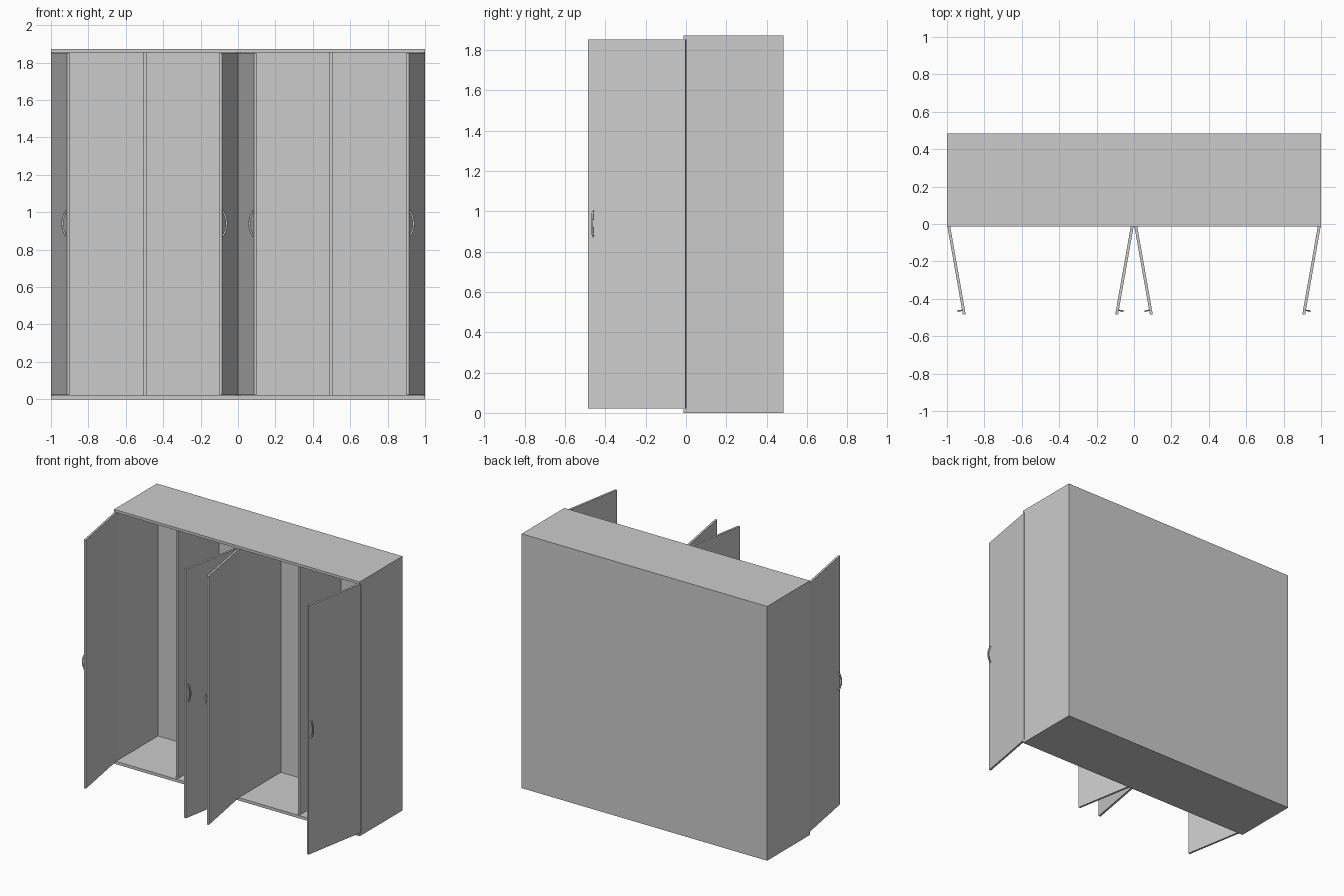
import bpy, bmesh, math
from mathutils import Matrix

if "Cube" in bpy.data.objects:
    bpy.data.objects.remove(bpy.data.objects["Cube"])

H, D, T = 1.872, 0.484, 0.015      # height, half depth, board thickness
Z0, Z1 = 0.021, 1.853              # inner bottom and top


def make_object(name, bm):
    bmesh.ops.recalc_face_normals(bm, faces=bm.faces)
    mesh = bpy.data.meshes.new(name)
    bm.to_mesh(mesh)
    bm.free()
    ob = bpy.data.objects.new(name, mesh)
    bpy.context.collection.objects.link(ob)
    return ob


def box_bm(x0, x1, y0, y1, z0, z1):
    bm = bmesh.new()
    m = Matrix.Translation(((x0 + x1) / 2, (y0 + y1) / 2, (z0 + z1) / 2))
    m = m @ Matrix.Diagonal((x1 - x0, y1 - y0, z1 - z0, 1))
    bmesh.ops.create_cube(bm, size=1, matrix=m)
    return bm


def box(name, *dims):
    return make_object(name, box_bm(*dims))


def handle_bm(x, face_y, zc):
    # bowed grip: crescent between two arcs, extruded across its width
    bm = bmesh.new()
    n, rings = 12, []
    for i in range(n + 1):
        t = -1 + 2 * i / n
        s = 1 - t * t
        outer = (face_y - 0.004 - 0.021 * s, zc + 0.070 * t)
        inner = (face_y + 0.002 - 0.018 * s, zc + 0.062 * t)
        rings.append([bm.verts.new((x + dx, y, z)) for dx, (y, z) in
                      ((-.004, outer), (.004, outer), (.004, inner), (-.004, inner))])
    for a, b in zip(rings, rings[1:]):
        for k in range(4):
            j = (k + 1) % 4
            bm.faces.new((a[k], a[j], b[j], b[k]))
    bm.faces.new(rings[0])
    bm.faces.new(rings[-1])
    return bm


# Carcass
box("bottom_panel", -1, 1, -0.013, D, 0, Z0)
box("top_panel", -1, 1, -0.013, D, Z1, H)
box("back_panel", -1 + T, 1 - T, D - 0.008, D, Z0, Z1)
box("centre_panel", -T, T, 0, D - 0.008, Z0, Z1)
for s, side in ((-1, "left"), (1, "right")):
    xs = sorted((s, s * (1 - T)))
    box(side + "_side_panel", *xs, 0, D, Z0, Z1)
    xs = sorted((s * 0.490, s * 0.506))
    box(side + "_divider", *xs, 0, D - 0.008, Z0, Z1)

# Doors, each swung open 80 degrees about its hinge, with handle
swing = Matrix.Rotation(math.radians(-80), 4, 'Z')
hinges = (("outer_left", -1 + T, 1), ("inner_left", -T, -1),
          ("inner_right", T, 1), ("outer_right", 1 - T, -1))
for name, hx, flip in hinges:
    place = Matrix.Translation((hx, 0, 0)) @ Matrix.Diagonal((flip, 1, 1, 1)) @ swing
    for part, bm in (("door", box_bm(0, 0.49, -T, 0, Z0 + .001, Z1 - .001)),
                     ("handle", handle_bm(0.466, -T, 0.94))):
        bm.transform(place)
        make_object(name + "_" + part, bm)
